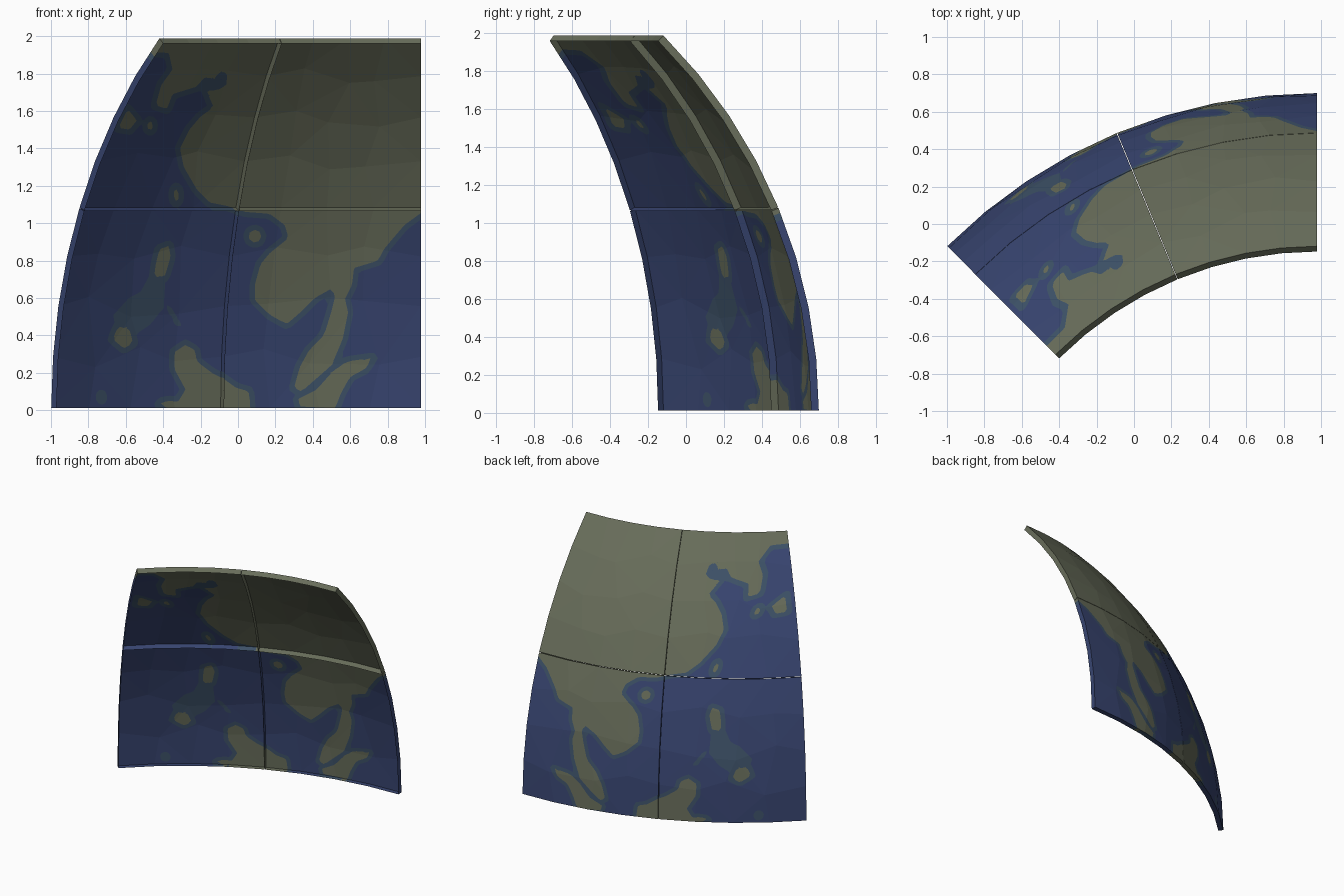
import bpy
import bmesh
import random
from math import sin, cos, pi, radians, hypot
from mathutils import Vector

random.seed(4)
RADIUS = 2.8
CENTRE = Vector((0.98, -2.1, 0.01))
PANEL_ANGLE = 22.5
CELLS = 4            # coarse facets along each panel side
GAP = 0.04           # degrees left open at each panel seam
RIM_DEPTH = 0.04
SHORE_WIDTH = 0.028

cube = bpy.data.objects.get("Cube")
if cube:
    bpy.data.objects.remove(cube, do_unlink=True)


def make_material(name, colour):
    material = bpy.data.materials.new(name)
    material.use_nodes = True
    material.diffuse_color = colour
    for node in material.node_tree.nodes:
        if node.type == 'BSDF_PRINCIPLED':
            node.inputs["Base Color"].default_value = colour
            node.inputs["Roughness"].default_value = 0.9
    return material


MATERIALS = [
    make_material("ocean_blue", (0.040, 0.060, 0.165, 1)),
    make_material("shore_teal", (0.048, 0.085, 0.140, 1)),
    make_material("land_olive", (0.138, 0.153, 0.103, 1)),
]
OCEAN, SHORE, LAND = range(3)


def blob(x, z, half_width, half_height):
    """Small rounded island outline."""
    return [(x + half_width * cos(pi * k / 4), z + half_height * sin(pi * k / 4))
            for k in range(8)]


# Painted map outlines, in x and z
north_coast = [
    (-0.6, 2.1), (-0.55, 1.92), (-0.37, 1.91), (-0.35, 1.82), (-0.41, 1.74),
    (-0.44, 1.63), (-0.38, 1.61), (-0.35, 1.69), (-0.22, 1.73), (-0.18, 1.78),
    (-0.12, 1.77), (-0.1, 1.82), (-0.06, 1.8), (-0.06, 1.74), (-0.11, 1.71),
    (-0.17, 1.71), (-0.13, 1.62), (-0.2, 1.57), (-0.26, 1.5), (-0.31, 1.4),
    (-0.29, 1.3), (-0.22, 1.18), (-0.15, 1.11), (-0.05, 1.09), (0.04, 1.06),
]
south_coast = [
    (0.17, 1.05), (0.25, 0.99), (0.27, 0.92), (0.17, 0.84), (0.12, 0.78),
    (0.09, 0.67), (0.09, 0.59), (0.17, 0.51), (0.26, 0.46), (0.33, 0.52),
    (0.41, 0.6), (0.5, 0.65), (0.52, 0.61), (0.5, 0.53), (0.46, 0.4),
    (0.38, 0.32), (0.33, 0.23), (0.3, 0.12), (0.34, 0.1), (0.42, 0.17),
    (0.5, 0.24), (0.56, 0.38), (0.59, 0.53), (0.57, 0.59), (0.61, 0.67),
    (0.62, 0.76), (0.75, 0.8), (0.78, 0.86), (0.83, 0.92), (0.89, 0.99),
    (1.0, 1.07), (1.1, 1.1), (1.1, 2.1),
]
long_island = [
    (0.32, 0.06), (0.42, 0.11), (0.5, 0.2), (0.58, 0.26), (0.72, 0.28),
    (0.68, 0.22), (0.6, 0.18), (0.55, 0.09), (0.52, 0.01), (0.33, 0.02),
]
southern_land = [
    (-0.33, -0.05), (-0.33, 0.03), (-0.28, 0.11), (-0.34, 0.22), (-0.34, 0.31),
    (-0.28, 0.35), (-0.23, 0.32), (-0.22, 0.26), (-0.14, 0.2), (-0.08, 0.17),
    (-0.01, 0.12), (0.06, 0.1), (0.07, -0.05),
]
upper_island = [(-0.44, 0.78), (-0.42, 0.86), (-0.37, 0.88), (-0.36, 0.82),
                (-0.39, 0.72), (-0.45, 0.7)]
lower_island = [(-0.67, 0.38), (-0.64, 0.45), (-0.58, 0.43), (-0.56, 0.36),
                (-0.61, 0.33)]
west_island = [(-0.64, 1.51), (-0.59, 1.61), (-0.54, 1.55), (-0.58, 1.5)]
LANDS = [
    north_coast + south_coast, long_island, southern_land,
    upper_island, lower_island, west_island,
    blob(0.09, 0.93, 0.035, 0.035), blob(-0.33, 1.15, 0.015, 0.04),
    blob(-0.47, 1.52, 0.015, 0.025), blob(-0.36, 0.03, 0.06, 0.02),
]
shallow_bank = [(-0.47, 0.72), (-0.39, 0.72), (-0.4, 0.55), (-0.47, 0.46),
                (-0.56, 0.4), (-0.67, 0.5), (-0.58, 0.6), (-0.52, 0.63)]
SHALLOWS = [
    shallow_bank, blob(-0.73, 0.07, 0.03, 0.04),
    [(-0.39, 0.56), (-0.36, 0.55), (-0.3, 0.45), (-0.33, 0.45)],
]


def signed_distance(x, z, outline):
    """Distance to an outline, positive inside."""
    inside, nearest = False, 9.0
    for (ax, az), (bx, bz) in zip(outline, outline[1:] + outline[:1]):
        dx, dz = bx - ax, bz - az
        t = ((x - ax) * dx + (z - az) * dz) / (dx * dx + dz * dz)
        t = min(1, max(0, t))
        nearest = min(nearest, hypot(x - ax - t * dx, z - az - t * dz))
        if (az > z) != (bz > z) and x < ax + dx * (z - az) / dz:
            inside = not inside
    return nearest if inside else -nearest


def map_height(x, z):
    """Above zero is land, just below zero is shore."""
    land = max(signed_distance(x, z, outline) for outline in LANDS)
    shallow = max(signed_distance(x, z, outline) for outline in SHALLOWS)
    return max(land, min(shallow, 0.02) - 0.9 * SHORE_WIDTH)


def globe_point(latitude, longitude):
    a, b = radians(latitude), radians(longitude)
    return CENTRE + RADIUS * Vector((-cos(a) * sin(b), cos(a) * cos(b), sin(a)))


def cut_contour(bm, layer, level):
    """Cut the skin along one contour of the map."""
    cuts = []
    for edge in list(bm.edges):
        first, second = edge.verts
        p, q = first[layer] - level, second[layer] - level
        if p * q < 0:
            _, vert = bmesh.utils.edge_split(edge, first, p / (p - q))
            vert[layer] = level
            cuts.append(vert)
    if cuts:
        bmesh.ops.connect_verts(bm, verts=cuts)


def build_panel(name, row, column):
    bm = bmesh.new()
    layer = bm.verts.layers.float.new("map_height")
    step = (PANEL_ANGLE - 2 * GAP) / CELLS

    # Coarse faceted skin
    grid = []
    for i in range(CELLS + 1):
        line = []
        for j in range(CELLS + 1):
            interior = 0 < i < CELLS and 0 < j < CELLS
            wobble = 1.3 if interior else 0
            latitude = row * PANEL_ANGLE + GAP + i * step + random.uniform(-wobble, wobble)
            longitude = column * PANEL_ANGLE + GAP + j * step + random.uniform(-wobble, wobble)
            line.append(bm.verts.new(globe_point(latitude, longitude)))
        grid.append(line)
    for i in range(CELLS):
        for j in range(CELLS):
            bm.faces.new((grid[i][j], grid[i + 1][j],
                          grid[i + 1][j + 1], grid[i][j + 1]))
    bmesh.ops.triangulate(bm, faces=bm.faces[:])

    # Painted land, cut into the flat facets
    bmesh.ops.subdivide_edges(bm, edges=bm.edges[:], cuts=9, use_grid_fill=True)
    bmesh.ops.triangulate(bm, faces=bm.faces[:])
    for vert in bm.verts:
        vert[layer] = map_height(vert.co.x, vert.co.z)
    for level in (0, -SHORE_WIDTH):
        cut_contour(bm, layer, level)
    bm.normal_update()
    for face in bm.faces:
        if face.normal.dot(face.calc_center_median() - CENTRE) < 0:
            face.normal_flip()

    # Rim turned inwards all round
    border = [edge for edge in bm.edges if edge.is_boundary]
    rim = bmesh.ops.extrude_edge_only(bm, edges=border)["geom"]
    for vert in rim:
        if isinstance(vert, bmesh.types.BMVert):
            vert.co = CENTRE + (vert.co - CENTRE) * (1 - RIM_DEPTH / RADIUS)

    for face in bm.faces:
        height = sum(vert[layer] for vert in face.verts) / len(face.verts)
        face.material_index = (LAND if height > 0 else
                               SHORE if height > -SHORE_WIDTH else OCEAN)
        face.smooth = False
    bm.verts.layers.float.remove(layer)

    mesh = bpy.data.meshes.new(name)
    bm.to_mesh(mesh)
    bm.free()
    for material in MATERIALS:
        mesh.materials.append(material)
    bpy.context.collection.objects.link(bpy.data.objects.new(name, mesh))


for row, height_name in enumerate(("lower", "upper")):
    for column, side_name in enumerate(("left", "right")):
        build_panel(f"{height_name}_{side_name}_globe_panel", row, column)
